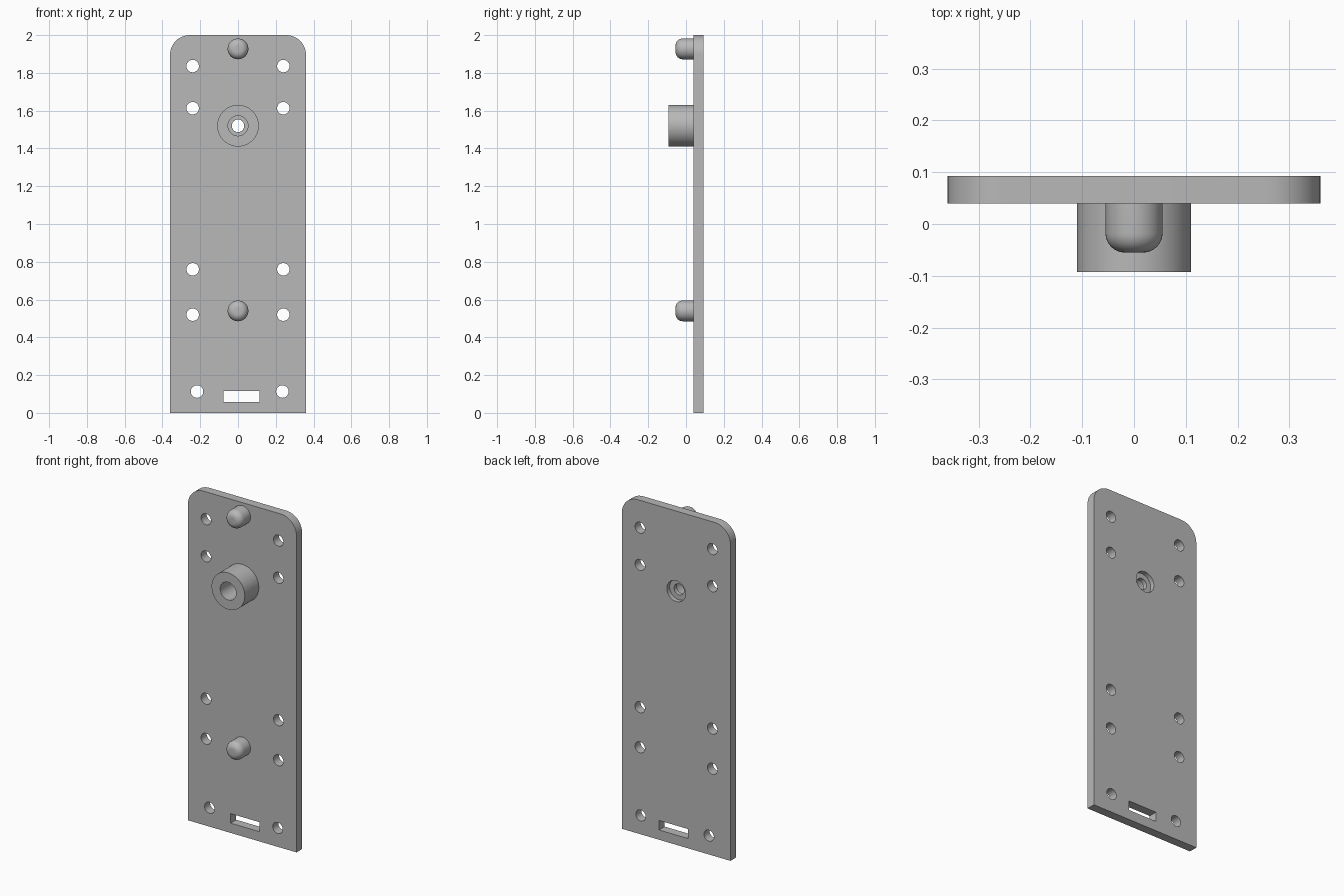
import bpy, bmesh, math
from mathutils import Matrix, Vector

cube = bpy.data.objects.get("Cube")
if cube:
    bpy.data.objects.remove(cube, do_unlink=True)

grey = bpy.data.materials.new("plain grey")
grey.use_nodes = True
GREY = (0.48, 0.48, 0.48, 1)
grey.diffuse_color = GREY
grey.node_tree.nodes["Principled BSDF"].inputs["Base Color"].default_value = GREY

FRONT, BACK = 0.04, 0.093      # plate faces
HALF_W, HEIGHT, CORNER = 0.36, 2.0, 0.105
HOLE_R = 0.033
BOSS_Z = 1.52


def finish(name, bm):
    bmesh.ops.remove_doubles(bm, verts=bm.verts, dist=1e-5)
    bmesh.ops.recalc_face_normals(bm, faces=bm.faces)
    mesh = bpy.data.meshes.new(name)
    bm.to_mesh(mesh)
    bm.free()
    mesh.materials.append(grey)
    obj = bpy.data.objects.new(name, mesh)
    bpy.context.collection.objects.link(obj)
    return obj


def smooth(obj):
    bpy.ops.object.select_all(action='DESELECT')
    obj.select_set(True)
    bpy.context.view_layer.objects.active = obj
    bpy.ops.object.shade_smooth_by_angle(angle=math.radians(30))


def lathe(bm, profile, x, z, steps=48, closed=False):
    """Turn a (radius, y) profile about an axis along y."""
    verts = [bm.verts.new((x + r, y, z)) for r, y in profile]
    edges = [bm.edges.new(pair) for pair in zip(verts, verts[1:])]
    if closed:
        edges.append(bm.edges.new((verts[-1], verts[0])))
    bmesh.ops.spin(bm, geom=verts + edges, cent=(x, 0, z), axis=(0, 1, 0),
                   angle=math.tau, steps=steps, use_duplicate=False)


# Back plate with two rounded top corners
bm = bmesh.new()
outline = [(-HALF_W, 0), (HALF_W, 0)]
for side, start in ((1, 0), (-1, 90)):
    for i in range(13):
        a = math.radians(start + i * 7.5)
        outline.append((side * (HALF_W - CORNER) + CORNER * math.cos(a),
                        HEIGHT - CORNER + CORNER * math.sin(a)))
face = bm.faces.new([bm.verts.new((x, FRONT, z)) for x, z in outline])
grown = bmesh.ops.extrude_face_region(bm, geom=[face])
bmesh.ops.translate(bm, vec=(0, BACK - FRONT, 0),
                    verts=[v for v in grown["geom"] if isinstance(v, bmesh.types.BMVert)])
plate = finish("back_plate", bm)

# Cutter: screw holes, stepped centre hole and slot
bm = bmesh.new()
holes = [(s * 0.24, z) for s in (-1, 1) for z in (0.52, 0.76, 1.613, 1.836)]
holes += [(-0.217, 0.113), (0.235, 0.113)]
for x, z in holes:
    lathe(bm, [(0, 0), (HOLE_R, 0), (HOLE_R, 0.13), (0, 0.13)], x, z, 32)
lathe(bm, [(0, 0), (HOLE_R, 0), (HOLE_R, 0.066), (0.062, 0.066),
           (0.062, 0.13), (0, 0.13)], 0, BOSS_Z)
bmesh.ops.create_cube(bm, size=1, matrix=Matrix.Translation((0.018, 0.065, 0.087))
                      @ Matrix.Diagonal((0.19, 0.13, 0.057, 1)))
cutter = finish("hole_cutter", bm)
cutter.hide_render = True

cut = plate.modifiers.new("holes", 'BOOLEAN')
cut.operation = 'DIFFERENCE'
cut.solver = 'EXACT'
cut.object = cutter
bpy.ops.object.select_all(action='DESELECT')
plate.select_set(True)
bpy.context.view_layer.objects.active = plate
bpy.ops.object.modifier_apply(modifier=cut.name)
bpy.data.objects.remove(cutter, do_unlink=True)
smooth(plate)

# Hollow round boss
bm = bmesh.new()
lathe(bm, [(0.053, FRONT), (0.053, -BACK), (0.11, -BACK), (0.11, FRONT)],
      0, BOSS_Z, 64, closed=True)
smooth(finish("round_boss", bm))

# Locating pins with rounded tips
PIN_R, TIP, ROUND = 0.055, -0.055, 0.037
for name, z in (("upper_pin", 1.927), ("lower_pin", 0.54)):
    bm = bmesh.new()
    profile = [(0, TIP)]
    for i in range(9):
        a = math.radians(90 * i / 8)
        profile.append((PIN_R - ROUND + ROUND * math.sin(a),
                        TIP + ROUND - ROUND * math.cos(a)))
    profile += [(PIN_R, FRONT), (0, FRONT)]
    lathe(bm, profile, 0, z)
    smooth(finish(name, bm))
